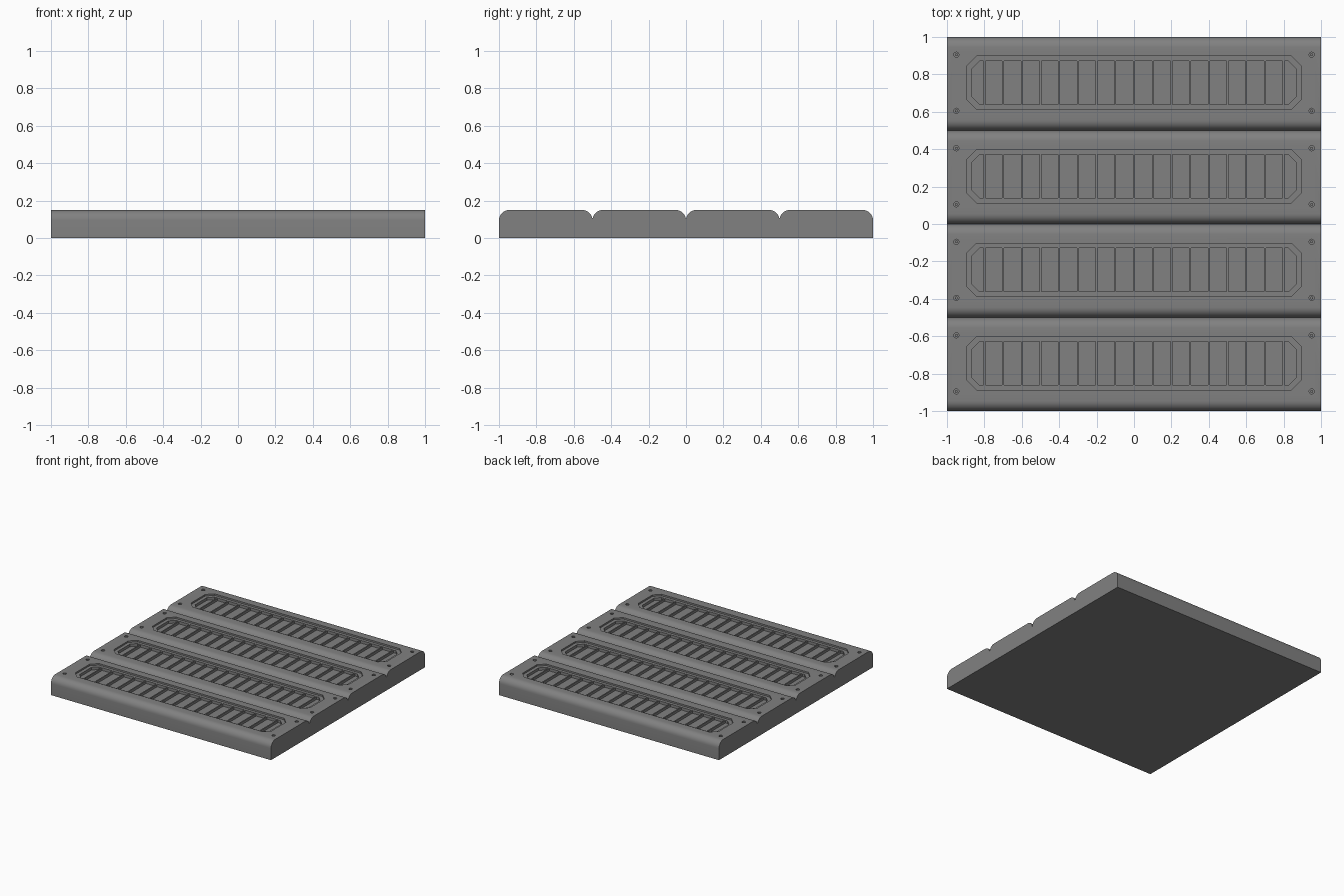
import bpy, bmesh, math

if "Cube" in bpy.data.objects:
    bpy.data.objects.remove(bpy.data.objects["Cube"])

grey = bpy.data.materials.new("mid_grey")
grey.diffuse_color = (0.22, 0.22, 0.22, 1)
grey.use_nodes = True
grey.node_tree.nodes["Principled BSDF"].inputs["Base Color"].default_value = grey.diffuse_color

TOP, RIM, FLOOR = 0.15, 0.137, 0.115


def prism(name, pts, lo, hi, axis):
    """Extrude a closed outline along x (outline in y,z) or z (outline in x,y)."""
    bm = bmesh.new()
    place = (lambda p, t: (t, p[0], p[1])) if axis == "x" else (lambda p, t: (p[0], p[1], t))
    a = [bm.verts.new(place(p, lo)) for p in pts]
    b = [bm.verts.new(place(p, hi)) for p in pts]
    bm.faces.new(a)
    bm.faces.new(b)
    n = len(pts)
    for i in range(n):
        bm.faces.new((a[i], a[(i + 1) % n], b[(i + 1) % n], b[i]))
    bmesh.ops.recalc_face_normals(bm, faces=bm.faces)
    me = bpy.data.meshes.new(name)
    bm.to_mesh(me)
    bm.free()
    me.materials.append(grey)
    ob = bpy.data.objects.new(name, me)
    bpy.context.collection.objects.link(ob)
    return ob


def octagon(hx, hy, c, cy):
    q = [(hx, hy - c), (hx - c, hy), (c - hx, hy), (-hx, hy - c),
         (-hx, c - hy), (c - hx, -hy), (hx - c, -hy), (hx, c - hy)]
    return [(x, y + cy) for x, y in q]


def circle(x, y, r, n=12):
    return [(x + r * math.cos(math.tau * i / n), y + r * math.sin(math.tau * i / n)) for i in range(n)]


def cut(ob, cutters):
    """Subtract the cutters, then remove them."""
    for c in cutters:
        c.hide_render = True
        m = ob.modifiers.new("cut", "BOOLEAN")
        m.operation, m.solver, m.object = "DIFFERENCE", "EXACT", c
    dg = bpy.context.evaluated_depsgraph_get()
    me = bpy.data.meshes.new_from_object(ob.evaluated_get(dg))
    ob.modifiers.clear()
    ob.data = me
    for c in cutters:
        bpy.data.objects.remove(c)


def plank_profile(cy, r=0.055, n=7):
    pts = [(cy - 0.25, 0), (cy + 0.25, 0)]
    for side, start in ((1, 0), (-1, 90)):
        for i in range(n + 1):
            a = math.radians(start + 90 * i / n)
            pts.append((cy + side * (0.25 - r) + r * math.cos(a), TOP - r + r * math.sin(a)))
    return pts


for k in range(4):
    cy = -0.75 + 0.5 * k
    py = cy + 0.005

    # plank with rounded long edges, stepped recess and four corner holes
    plank = prism(f"plank_{k + 1}", plank_profile(cy), -1, 1, "x")
    cutters = [prism("recess_cutter", octagon(0.892, 0.142, 0.05, py), RIM, 0.2, "z"),
               prism("floor_cutter", octagon(0.865, 0.117, 0.04, py), FLOOR, 0.2, "z")]
    corners = [(sx * 0.95, py + sy * 0.15) for sx in (-1, 1) for sy in (-1, 1)]
    for x, y in corners:
        cutters.append(prism("hole_cutter", circle(x, y, 0.014), TOP - 0.02, 0.2, "z"))
    cut(plank, cutters)
    for o in bpy.context.selected_objects:
        o.select_set(False)
    plank.select_set(True)
    bpy.context.view_layer.objects.active = plank
    bpy.ops.object.shade_smooth_by_angle(angle=math.radians(30))

    # screw heads sunk in the holes
    for i, (x, y) in enumerate(corners):
        prism(f"screw_{k + 1}_{i + 1}", circle(x, y, 0.008), TOP - 0.022, TOP - 0.005, "z")

    # thin cross ribs over the recessed floor
    for i in range(17):
        x = -0.8 + 0.1 * i
        w, h = 0.005, 0.118
        prism(f"rib_{k + 1}_{i + 1}", [(x - w, py - h), (x + w, py - h), (x + w, py + h), (x - w, py + h)],
              FLOOR - 0.002, RIM - 0.002, "z")
